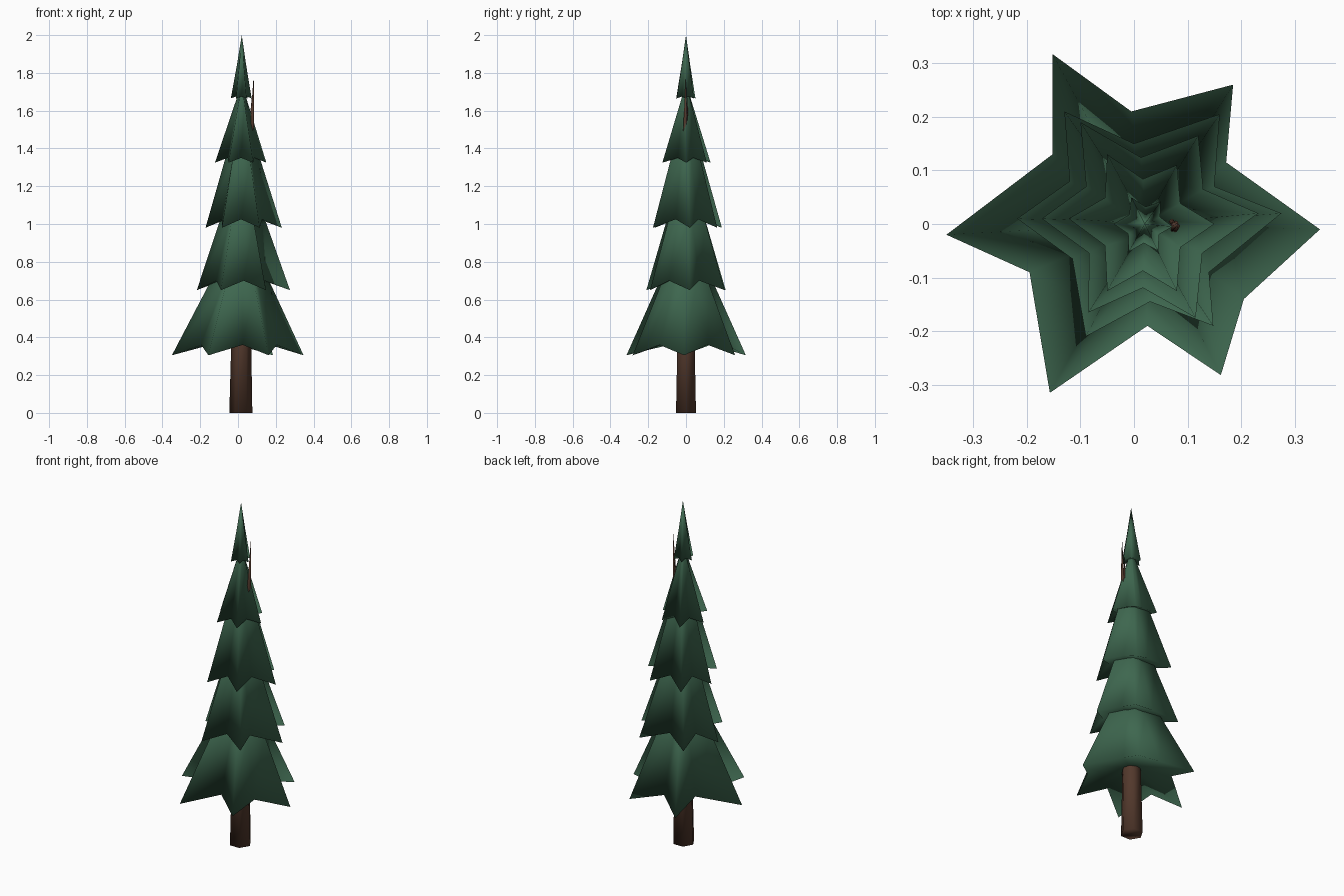
import bpy
import bmesh
from math import cos, sin, tau
from mathutils import Vector

cube = bpy.data.objects.get("Cube")
if cube:
    bpy.data.objects.remove(cube)


def make_material(name, colour):
    mat = bpy.data.materials.new(name)
    mat.use_nodes = True
    mat.diffuse_color = (*colour, 1)
    mat.node_tree.nodes["Principled BSDF"].inputs["Base Color"].default_value = (*colour, 1)
    return mat


needle_green = make_material("needle green", (0.048, 0.135, 0.078))
bark_brown = make_material("bark brown", (0.085, 0.04, 0.025))
centre = Vector((0.02, 0))


def finish(bm, name, mat):
    mesh = bpy.data.meshes.new(name)
    for face in bm.faces:
        face.smooth = True
    bm.normal_update()
    bm.to_mesh(mesh)
    bm.free()
    mesh.materials.append(mat)
    obj = bpy.data.objects.new(name, mesh)
    bpy.context.collection.objects.link(obj)
    return obj


def bridge(bm, lower, upper):
    count = len(lower)
    for i in range(count):
        j = (i + 1) % count
        bm.faces.new((lower[i], lower[j], upper[j], upper[i]))


def fan(bm, ring, apex):
    tip = bm.verts.new(apex)
    for i, vert in enumerate(ring):
        bm.faces.new((vert, ring[(i + 1) % len(ring)], tip))


def pinched(tips):
    """Valley points between neighbouring tips, pulled toward the axis."""
    following = tips[1:] + tips[:1]
    return [(Vector(a) + Vector(b)) * 0.35 + centre * 0.3
            for a, b in zip(tips, following)]


def tier(name, tips, valleys, hem, lift, hollow, shoulder, scale, apex):
    """Star-shaped skirt with a hollowed underside, smooth around the hem."""
    bm = bmesh.new()
    low, high = [], []
    for pair in zip(tips, valleys):
        for point, rise in zip(pair, (0, lift)):
            spot = Vector(point)
            low.append(bm.verts.new((*spot, hem + rise)))
            inner = centre + (spot - centre) * scale
            high.append(bm.verts.new((*inner, shoulder)))
    bridge(bm, low, high)
    fan(bm, high, (*centre, apex))
    fan(bm, low[::-1], (*centre, hem + hollow))
    finish(bm, name, needle_green)


def stem(name, path, sides=6):
    """Tapered tube through (x, y, z, radius) stations, ending in a point."""
    bm = bmesh.new()
    rings = []
    for x, y, z, r in path[:-1]:
        rings.append([bm.verts.new((x + r * cos(tau * k / sides),
                                    y + r * sin(tau * k / sides), z))
                      for k in range(sides)])
    for lower, upper in zip(rings, rings[1:]):
        bridge(bm, lower, upper)
    fan(bm, rings[-1], path[-1][:3])
    bm.faces.new(rings[0][::-1])
    finish(bm, name, bark_brown)


# Needle skirts, bottom to top
tier("bottom_skirt",
     [(0.347, -0.01), (0.185, 0.26), (-0.152, 0.317),
      (-0.35, -0.02), (-0.157, -0.315), (0.162, -0.282)],
     [(0.172, 0.115), (-0.005, 0.21), (-0.152, 0.13),
      (-0.195, -0.09), (0.025, -0.19), (0.205, -0.14)],
     0.305, 0.055, 0.1, 0.68, 0.47, 0.92)
tier("lower_skirt",
     [(0.275, 0.02), (0.16, 0.205), (-0.13, 0.21),
      (-0.218, 0.01), (-0.09, -0.21), (0.148, -0.19)],
     [(0.15, 0.07), (0, 0.15), (-0.12, 0.08),
      (-0.115, -0.065), (0.03, -0.145), (0.14, -0.09)],
     0.65, 0.05, 0.09, 1.01, 0.5, 1.25)
middle_tips = [(0.232, 0.02), (0.12, 0.165), (-0.1, 0.19),
               (-0.172, 0.01), (-0.085, -0.165), (0.115, -0.175)]
tier("middle_skirt", middle_tips, pinched(middle_tips),
     0.98, 0.045, 0.08, 1.35, 0.45, 1.55)
upper_tips = [(0.15, 0), (0.08, 0.11), (-0.05, 0.13),
              (-0.122, 0.01), (-0.05, -0.125), (0.08, -0.125)]
tier("upper_skirt", upper_tips, pinched(upper_tips),
     1.325, 0.025, 0.06, 1.66, 0.2, 1.76)
crown_tips = [(0.072, -0.005), (0.05, 0.042), (-0.005, 0.05),
              (-0.038, 0), (-0.01, -0.052), (0.045, -0.05)]
tier("crown_skirt", crown_tips, pinched(crown_tips),
     1.665, 0.01, 0.02, 1.84, 0.45, 2)

# Leaning trunk whose thin top pokes out beside the crown, with a small fork
stem("trunk", [(0.015, 0, 0, 0.061), (0.017, 0, 0.36, 0.053),
               (0.03, 0, 0.8, 0.04), (0.062, -0.005, 1.31, 0.02),
               (0.076, -0.004, 1.55, 0.01), (0.083, 0, 1.79, 0)])
stem("twig", [(0.07, -0.006, 1.5, 0.009), (0.07, 0.004, 1.58, 0.006),
              (0.074, 0.008, 1.68, 0)], sides=4)
